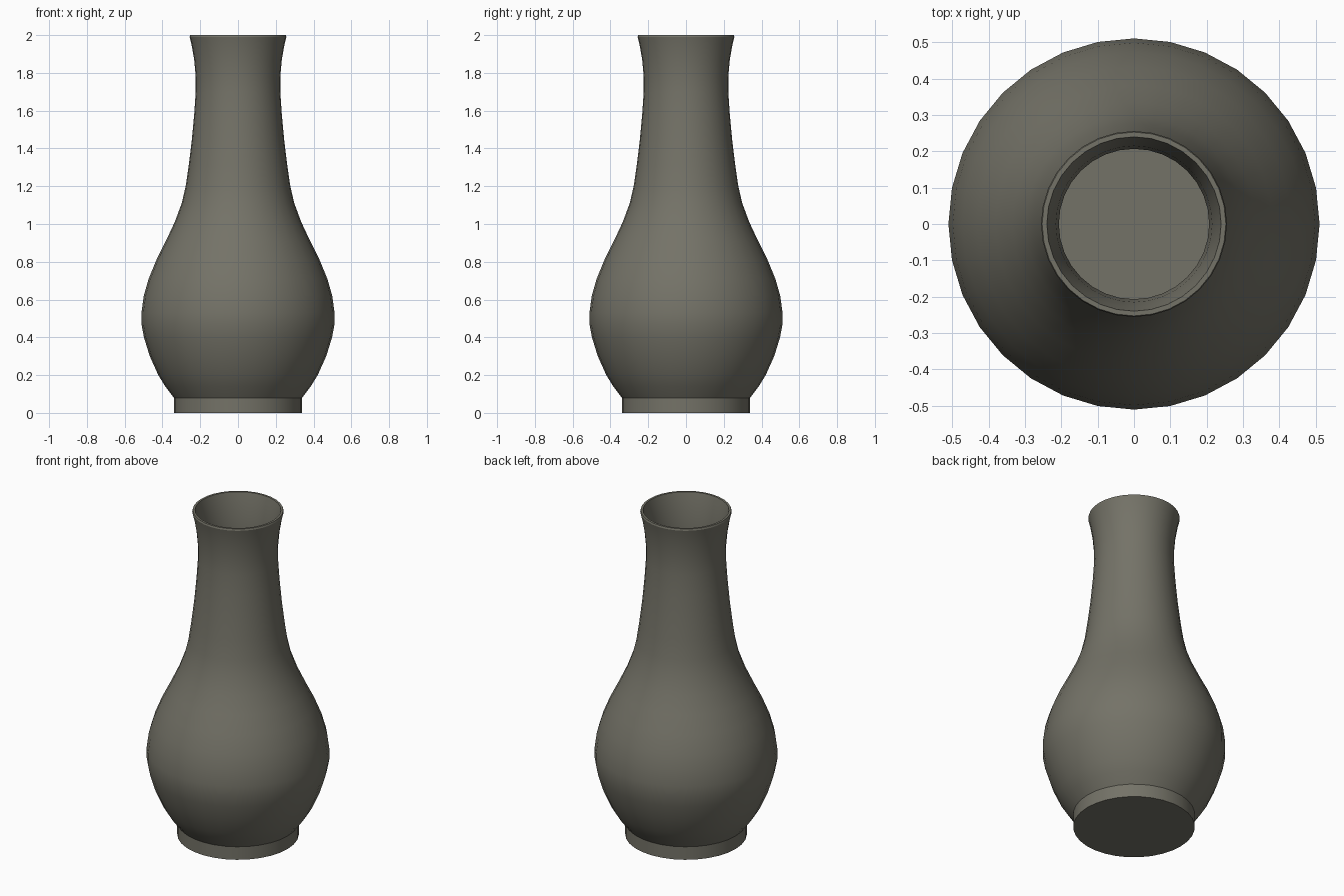
import bpy, bmesh, math

if "Cube" in bpy.data.objects:
    bpy.data.objects.remove(bpy.data.objects["Cube"])

SIDES = 32
WALL = 0.017

# Glaze colour
glaze = bpy.data.materials.new("grey_olive_glaze")
glaze.diffuse_color = (0.175, 0.170, 0.137, 1)
glaze.use_nodes = True
glaze.node_tree.nodes["Principled BSDF"].inputs["Base Color"].default_value = glaze.diffuse_color

# Outer profile (radius, height): foot ring, belly, shoulder, neck, flared lip
foot = [(0.34, 0.0), (0.34, 0.08)]
body = [(0.385, 0.14), (0.422, 0.2), (0.467, 0.3), (0.498, 0.4), (0.511, 0.47),
        (0.511, 0.53), (0.499, 0.62), (0.473, 0.71), (0.432, 0.81), (0.382, 0.91),
        (0.335, 1.01), (0.298, 1.11), (0.277, 1.2), (0.261, 1.31), (0.245, 1.44),
        (0.232, 1.58), (0.224, 1.7), (0.224, 1.78), (0.232, 1.87), (0.246, 1.95)]
lip = [(0.256, 1.99), (0.253, 2.0), (0.240, 2.0)]


# Inner wall: the body profile moved inward along its normal
def inset(points, d):
    out = []
    for i, (r, z) in enumerate(points):
        a, b = points[max(i - 1, 0)], points[min(i + 1, len(points) - 1)]
        dr, dz = b[0] - a[0], b[1] - a[1]
        n = math.hypot(dr, dz)
        out.append((r - d * dz / n, z + d * dr / n))
    return out


inner = inset(body, WALL)[::-1] + [(0.323, 0.085), (0.323, WALL)]
profile = foot + body + lip + inner

# Lathe the profile and close the underside and the inside floor
bm = bmesh.new()
rings = []
for r, z in profile:
    rings.append([bm.verts.new((r * math.cos(2 * math.pi * k / SIDES),
                                r * math.sin(2 * math.pi * k / SIDES), z))
                  for k in range(SIDES)])
for a, b in zip(rings, rings[1:]):
    for k in range(SIDES):
        n = (k + 1) % SIDES
        bm.faces.new((a[k], a[n], b[n], b[k]))
bm.faces.new(rings[0][::-1])
bm.faces.new(rings[-1])
bmesh.ops.recalc_face_normals(bm, faces=bm.faces)

mesh = bpy.data.meshes.new("vase")
bm.to_mesh(mesh)
bm.free()
mesh.materials.append(glaze)
vase = bpy.data.objects.new("vase", mesh)
bpy.context.collection.objects.link(vase)

# Smooth shading with a crisp foot and lip
bpy.context.view_layer.objects.active = vase
vase.select_set(True)
bpy.ops.object.shade_smooth_by_angle(angle=math.radians(30))
